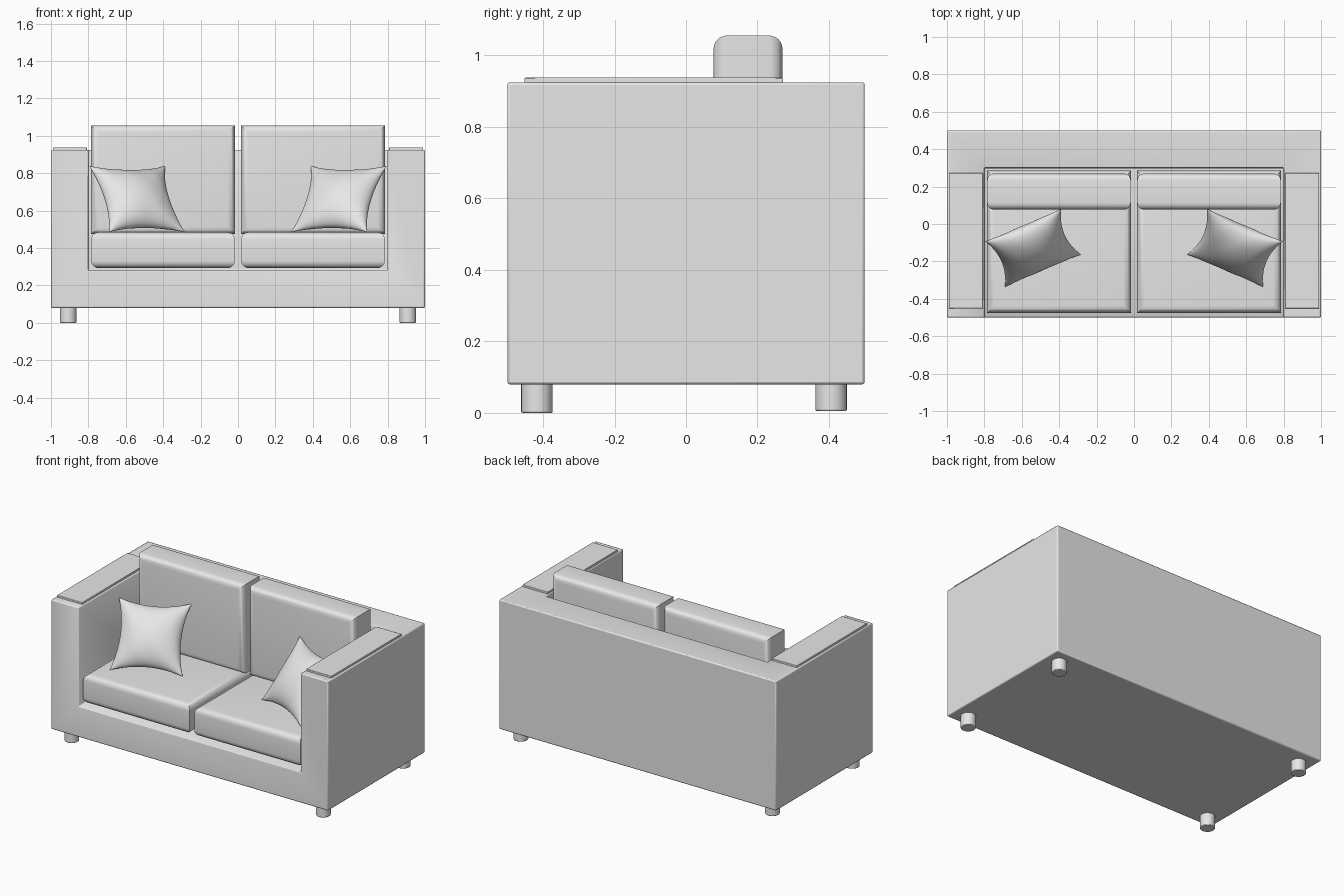
import bpy, bmesh, math
from mathutils import Vector, Matrix

if "Cube" in bpy.data.objects:
    bpy.data.objects.remove(bpy.data.objects["Cube"])

grey = bpy.data.materials.new("grey fabric")
grey.diffuse_color = (0.8, 0.8, 0.8, 1)
grey.use_nodes = True
grey.node_tree.nodes["Principled BSDF"].inputs["Base Color"].default_value = grey.diffuse_color


def finish(bm, name, angle=30):
    """Turn a bmesh into a smooth-shaded grey object."""
    bmesh.ops.recalc_face_normals(bm, faces=bm.faces)
    mesh = bpy.data.meshes.new(name)
    bm.to_mesh(mesh)
    bm.free()
    mesh.materials.append(grey)
    ob = bpy.data.objects.new(name, mesh)
    bpy.context.collection.objects.link(ob)
    bpy.ops.object.select_all(action='DESELECT')
    ob.select_set(True)
    bpy.context.view_layer.objects.active = ob
    bpy.ops.object.shade_smooth_by_angle(angle=math.radians(angle))
    return ob


def box_mesh(lo, hi):
    lo, hi = Vector(lo), Vector(hi)
    bm = bmesh.new()
    bmesh.ops.create_cube(bm, size=1, matrix=Matrix.Translation((lo + hi) / 2)
                          @ Matrix.Diagonal((*(hi - lo), 1)))
    return bm


def bevel(ob, width, segments):
    m = ob.modifiers.new("soft edges", 'BEVEL')
    m.width, m.segments = width, segments
    m.limit_method = 'ANGLE'


def cushion(name, lo, hi, axis, radius):
    """Slab whose two faces across the given axis have rolled borders."""
    bm = box_mesh(lo, hi)
    rim = [e for e in bm.edges
           if abs((e.verts[0].co - e.verts[1].co)[axis]) < 1e-5]
    bmesh.ops.bevel(bm, geom=rim, offset=radius, segments=6,
                    profile=0.5, affect='EDGES')
    return finish(bm, name, 40)


def pillow(name, side):
    """Square pillow with pinched corners, leaning back and turned."""
    centre = Vector((-0.54, -0.128, 0.662))
    across = Vector((0.203, 0.087, 0))
    up = Vector((-0.053, 0.123, 0.177))
    normal = across.cross(up).normalized()
    n = 28
    bm = bmesh.new()
    for face in (1, -1):
        rows = []
        for j in range(n + 1):
            v = -math.cos(math.pi * j / n)
            row = []
            for i in range(n + 1):
                u = -math.cos(math.pi * i / n)
                a, b = max(0, 1 - u * u), max(0, 1 - v * v)
                # borders draw in between the four corners
                pu, pv = u * (1 - 0.17 * b), v * (1 - 0.17 * a)
                h = 0.092 * (a * b) ** 0.55
                # creases along the seams
                h += 0.005 * math.sin(9 * u + 4 * v) * (a * b) ** 0.5 * (u * u + v * v) / 2
                p = centre + across * pu + up * pv + normal * h * face
                row.append(bm.verts.new((p.x * side, p.y, p.z)))
            rows.append(row)
        for j in range(n):
            for i in range(n):
                bm.faces.new((rows[j][i], rows[j][i + 1],
                              rows[j + 1][i + 1], rows[j + 1][i]))
    bmesh.ops.remove_doubles(bm, verts=bm.verts, dist=1e-5)
    return finish(bm, name, 60)


# Body: one block with the seating well cut out
body = finish(box_mesh((-1, -0.5, 0.08), (1, 0.5, 0.925)), "sofa_body")
well = finish(box_mesh((-0.8, -0.7, 0.28), (0.8, 0.3, 1.2)), "well_cutter")
well.hide_render = True
cut = body.modifiers.new("well", 'BOOLEAN')
cut.operation, cut.object, cut.solver = 'DIFFERENCE', well, 'EXACT'
bpy.context.view_layer.objects.active = body
bpy.ops.object.modifier_apply(modifier="well")
bpy.data.objects.remove(well)
bevel(body, 0.007, 2)

for s, label in ((1, "left"), (-1, "right")):
    # Thin armrest panels
    x0, x1 = sorted((-0.99 * s, -0.808 * s))
    rest = finish(box_mesh((x0, -0.452, 0.915), (x1, 0.272, 0.938)), label + "_armrest_panel")
    bevel(rest, 0.003, 2)

    # Seat and back cushions
    x0, x1 = sorted((-0.785 * s, -0.017 * s))
    cushion(label + "_seat_cushion", (x0, -0.475, 0.293), (x1, 0.285, 0.485), 2, 0.04)
    cushion(label + "_back_cushion", (x0, 0.077, 0.475), (x1, 0.27, 1.056), 1, 0.038)

    # Throw pillows
    pillow(label + "_pillow", s)

    # Round feet
    for y, z0, place in ((-0.417, 0, "front"), (0.406, 0.005, "back")):
        bm = bmesh.new()
        bmesh.ops.create_cone(bm, cap_ends=True, segments=32, radius1=0.044, radius2=0.044,
                              depth=0.09 - z0,
                              matrix=Matrix.Translation((-0.908 * s, y, (0.09 + z0) / 2)))
        foot = finish(bm, label + "_" + place + "_foot")
        bevel(foot, 0.004, 2)
